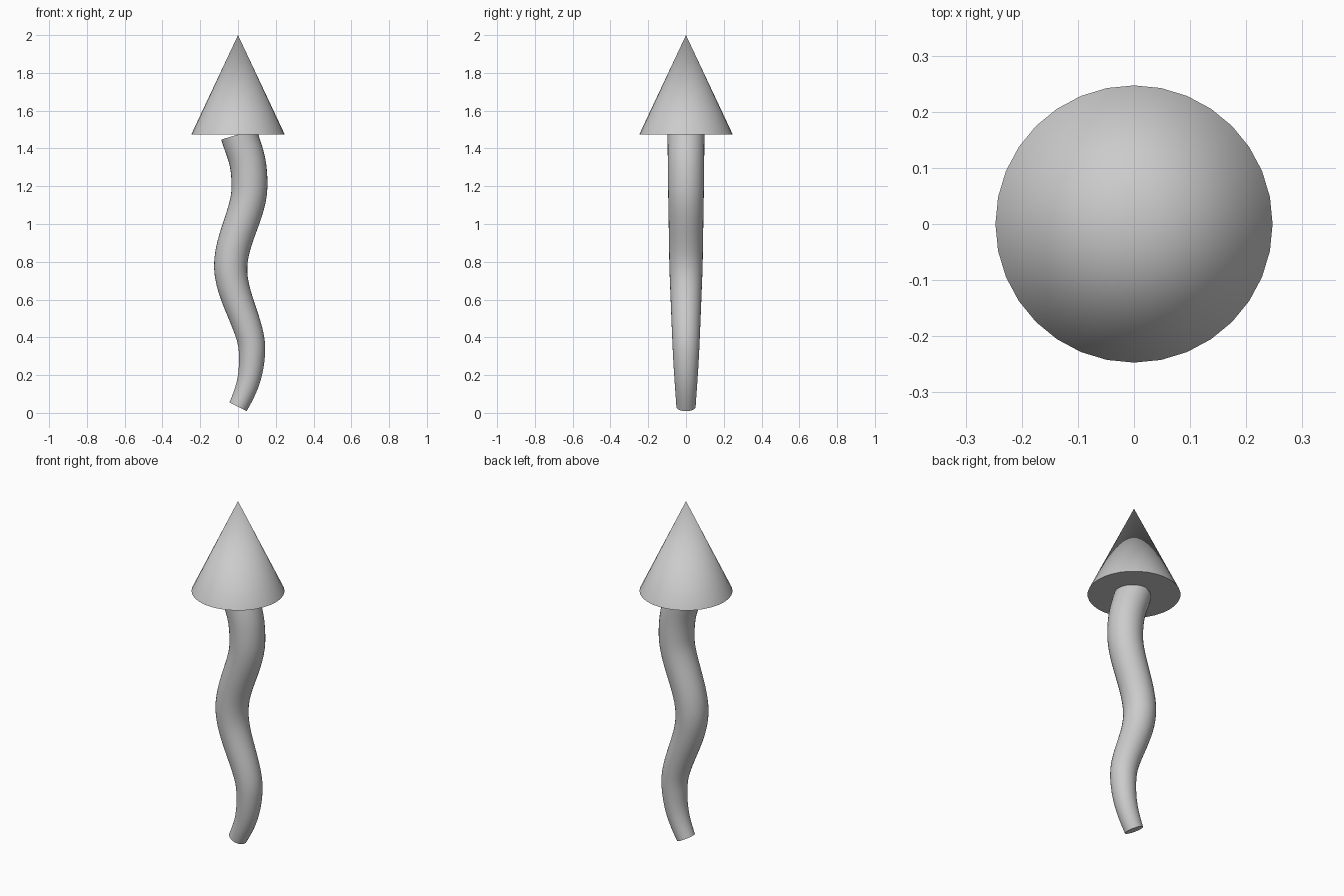
import bpy
from mathutils import Vector

if "Cube" in bpy.data.objects:
    bpy.data.objects.remove(bpy.data.objects["Cube"])

# Cone head
bpy.ops.mesh.primitive_cone_add(vertices=32, radius1=0.247, radius2=0, depth=0.525,
                                location=(0, 0, 1.7375))
head = bpy.context.object
head.name = "cone_head"
bpy.ops.object.shade_smooth_by_angle()

# Wavy tapered stem: (x, z, radius, handle direction)
path = [
    (0.000, 0.032, 0.051, (0.05, 0.10)),
    (0.074, 0.330, 0.070, (0.00, 0.13)),
    (-0.039, 0.770, 0.088, (0.00, 0.15)),
    (0.061, 1.200, 0.095, (0.00, 0.14)),
    (0.005, 1.475, 0.098, (-0.03, 0.10)),
]
curve = bpy.data.curves.new("stem", 'CURVE')
curve.dimensions = '3D'
curve.bevel_depth = 1.0
curve.bevel_resolution = 14
curve.resolution_u = 12
curve.use_fill_caps = True
spline = curve.splines.new('BEZIER')
spline.bezier_points.add(len(path) - 1)
for p, (x, z, r, h) in zip(spline.bezier_points, path):
    d = Vector((h[0], 0, h[1]))
    p.handle_left_type = p.handle_right_type = 'FREE'
    p.co = (x, 0, z)
    p.handle_left = p.co - d
    p.handle_right = p.co + d
    p.radius = r

stem = bpy.data.objects.new("wavy_stem", curve)
bpy.context.collection.objects.link(stem)
bpy.ops.object.select_all(action='DESELECT')
stem.select_set(True)
bpy.context.view_layer.objects.active = stem
bpy.ops.object.convert(target='MESH')

# Weld the end caps and shade smooth with sharp rims
bpy.ops.object.mode_set(mode='EDIT')
bpy.ops.mesh.select_all(action='SELECT')
bpy.ops.mesh.remove_doubles(threshold=0.0005)
bpy.ops.mesh.normals_make_consistent(inside=False)
bpy.ops.object.mode_set(mode='OBJECT')
bpy.ops.object.shade_smooth_by_angle()
